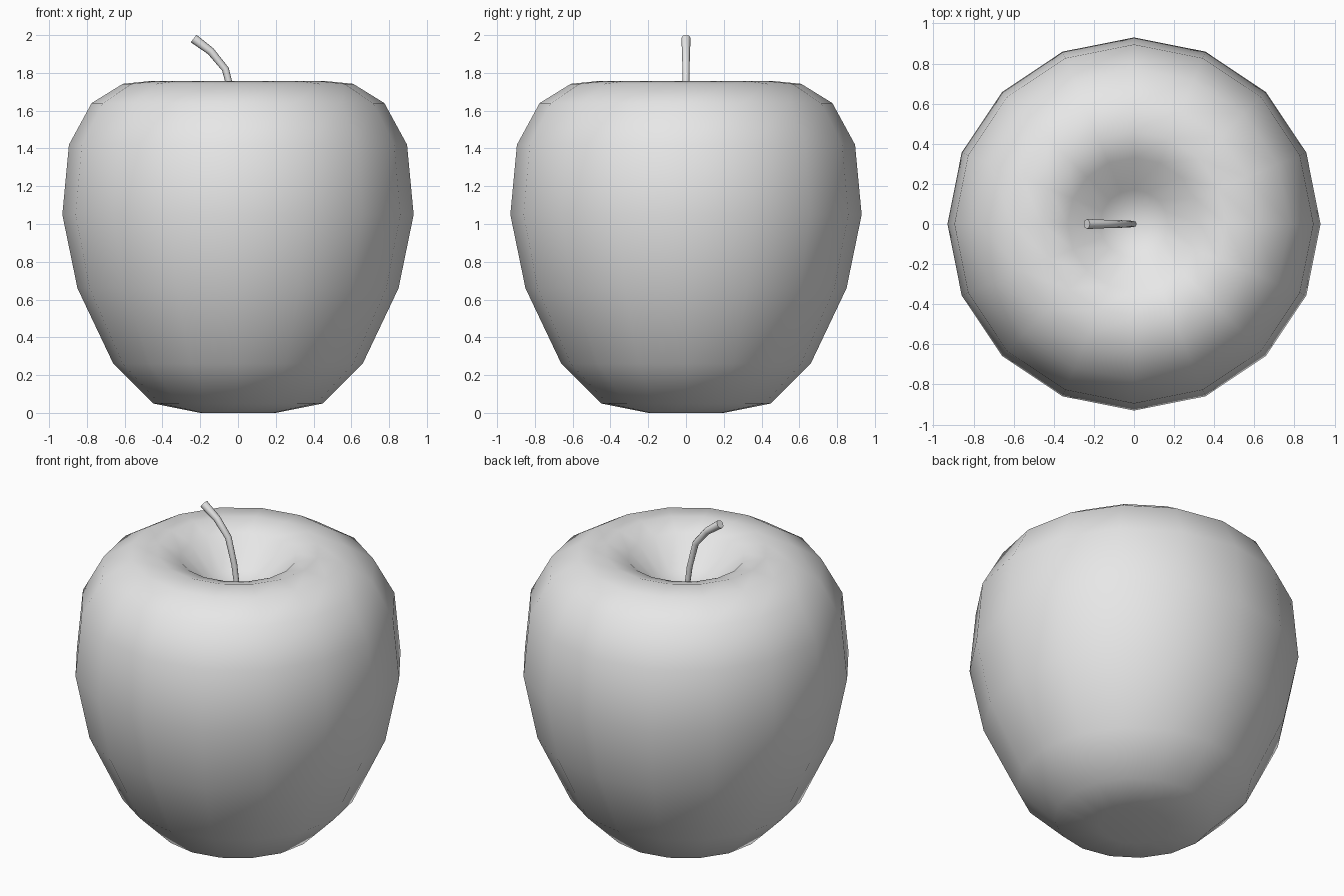
import bpy, bmesh
from math import cos, sin, tau
from mathutils import Vector

cube = bpy.data.objects.get("Cube")
if cube:
    bpy.data.objects.remove(cube, do_unlink=True)

GREY = (0.8, 0.8, 0.8, 1)
grey = bpy.data.materials.new("plain_grey")
grey.use_nodes = True
grey.diffuse_color = GREY
grey.node_tree.nodes["Principled BSDF"].inputs["Base Color"].default_value = GREY


def bridge(bm, a, b):
    """Join two equal rings of vertices with quads."""
    n = len(a)
    for i in range(n):
        j = (i + 1) % n
        bm.faces.new((a[i], a[j], b[j], b[i]))


def finish(bm, name, sharp_angle=None):
    bmesh.ops.recalc_face_normals(bm, faces=bm.faces)
    mesh = bpy.data.meshes.new(name)
    bm.to_mesh(mesh)
    bm.free()
    mesh.materials.append(grey)
    obj = bpy.data.objects.new(name, mesh)
    bpy.context.collection.objects.link(obj)
    bpy.ops.object.select_all(action="DESELECT")
    obj.select_set(True)
    bpy.context.view_layer.objects.active = obj
    if sharp_angle:
        bpy.ops.object.shade_smooth_by_angle(angle=sharp_angle)
    else:
        bpy.ops.object.shade_smooth()


# Fruit body: 16-sided lathe, from the base dimple up and into the stem hollow
profile = [(0.20, 0.0), (0.45, 0.05), (0.66, 0.26), (0.85, 0.66), (0.93, 1.05),
           (0.895, 1.42), (0.775, 1.64), (0.61, 1.742), (0.46, 1.757),
           (0.33, 1.715), (0.17, 1.56)]
SIDES = 16
bm = bmesh.new()
rings = [[bm.verts.new((r * cos(tau * i / SIDES), r * sin(tau * i / SIDES), z))
          for i in range(SIDES)] for r, z in profile]
for low, high in zip(rings, rings[1:]):
    bridge(bm, low, high)
for ring, z in ((rings[0], 0.015), (rings[-1], 1.5)):
    centre = bm.verts.new((0, 0, z))
    for i in range(SIDES):
        bm.faces.new((ring[i], ring[(i + 1) % SIDES], centre))
finish(bm, "fruit_body")

# Stem: bent tapered tube, widening towards the cut tip
path = [(0.0, 1.48, 0.015), (-0.025, 1.66, 0.017), (-0.067, 1.82, 0.019),
        (-0.145, 1.915, 0.021), (-0.235, 1.982, 0.025)]
points = [Vector((x, 0, z)) for x, z, r in path]
STEM_SIDES = 8
bm = bmesh.new()
rings = []
for k, (x, z, r) in enumerate(path):
    along = (points[min(k + 1, len(path) - 1)] - points[max(k - 1, 0)]).normalized()
    side = Vector((0, 1, 0))
    across = side.cross(along)
    rings.append([bm.verts.new(points[k] + r * (cos(tau * i / STEM_SIDES) * side
                                                + sin(tau * i / STEM_SIDES) * across))
                  for i in range(STEM_SIDES)])
for low, high in zip(rings, rings[1:]):
    bridge(bm, low, high)
bm.faces.new(rings[0])
bm.faces.new(rings[-1])
finish(bm, "stem", 0.9)
